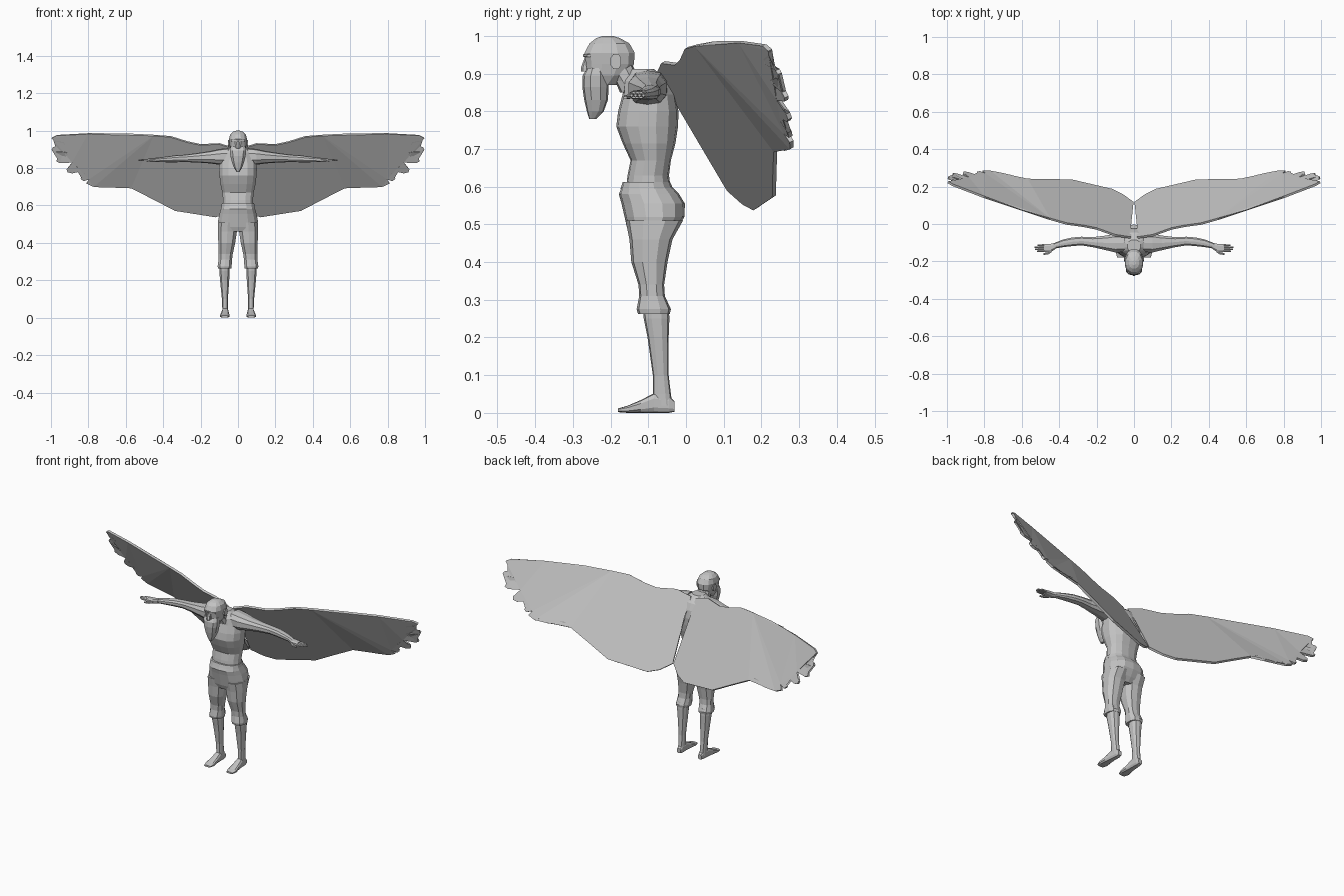
import bpy, bmesh, math
from mathutils import Vector

stone = bpy.data.materials.new("stone_grey")
stone.diffuse_color = (0.55, 0.55, 0.55, 1)


def finish(name, bm, mirror=False):
    bmesh.ops.recalc_face_normals(bm, faces=bm.faces)
    me = bpy.data.meshes.new(name)
    bm.to_mesh(me)
    bm.free()
    me.materials.append(stone)
    ob = bpy.data.objects.new(name, me)
    bpy.context.collection.objects.link(ob)
    if mirror:
        ob.modifiers.new("mirror", 'MIRROR').use_mirror_merge = False
    return ob


def loft(name, axis, rings, sides=12, mirror=False, power=0.85):
    """Skin rings (t, a0, a1, b0, b1): t along axis, a/b extents on the other two."""
    bm = bmesh.new()
    order = {'x': (1, 2, 0), 'y': (0, 2, 1), 'z': (0, 1, 2)}[axis]
    loops = []
    for t, a0, a1, b0, b1 in rings:
        loop = []
        for i in range(sides):
            w = 2 * math.pi * (i + 0.5) / sides
            c, s = math.cos(w), math.sin(w)
            k = math.cos(math.pi / sides)
            co = [0, 0, 0]
            co[order[0]] = (a0 + a1) / 2 + (a1 - a0) / 2 * math.copysign(min(1, abs(c / k)) ** power, c)
            co[order[1]] = (b0 + b1) / 2 + (b1 - b0) / 2 * math.copysign(min(1, abs(s / k)) ** power, s)
            co[order[2]] = t
            loop.append(bm.verts.new(co))
        loops.append(loop)
    for p, q in zip(loops, loops[1:]):
        for i in range(sides):
            j = (i + 1) % sides
            bm.faces.new((p[i], p[j], q[j], q[i]))
    bm.faces.new(loops[0])
    bm.faces.new(loops[-1])
    return finish(name, bm, mirror)


def upright(name, rows, sides=12):
    """Centred loft from rows of (z, front y, back y, half width)."""
    return loft(name, 'z', [(z, -w, w, f, b) for z, f, b, w in rows], sides)


# Torso and neck
upright("torso", [
    (0.59, -.16, -.04, .082), (0.63, -.155, -.045, .080), (0.67, -.147, -.04, .084),
    (0.715, -.168, -.028, .094), (0.76, -.185, -.021, .099), (0.80, -.18, -.02, .101),
    (0.845, -.168, -.028, .097), (0.88, -.165, -.045, .078), (0.912, -.15, -.085, .035)], 14)
upright("neck", [(0.85, -.175, -.09, .045), (0.88, -.188, -.122, .036),
                 (0.93, -.22, -.145, .034)], 10)

# Head
upright("head", [
    (0.87, -.255, -.185, .028), (0.895, -.262, -.155, .040), (0.925, -.265, -.138, .045),
    (0.955, -.269, -.136, .048), (0.98, -.256, -.15, .042), (0.994, -.238, -.175, .027),
    (1.0, -.22, -.195, .010)])
upright("beard", [
    (0.915, -.262, -.215, .040), (0.895, -.274, -.205, .044), (0.865, -.275, -.205, .041),
    (0.83, -.27, -.207, .032), (0.80, -.263, -.218, .021), (0.78, -.257, -.238, .008)], 10)
upright("nose", [(0.905, -.279, -.25, .010), (0.915, -.279, -.25, .010),
                 (0.945, -.268, -.25, .006)], 6)
loft("brow", 'x', [(0.004, -.273, -.25, .943, .953), (0.035, -.262, -.24, .943, .952)], 6, True)
loft("ear", 'x', [(0.040, -.20, -.178, .915, .945), (0.054, -.20, -.172, .912, .952)], 8, True)

# Arms and hands
loft("arm", 'x', [
    (0.05, -.15, -.05, .815, .908), (0.10, -.152, -.052, .818, .902), (0.15, -.14, -.062, .825, .891),
    (0.22, -.124, -.070, .830, .880), (0.28, -.114, -.068, .832, .872), (0.33, -.118, -.072, .831, .869),
    (0.38, -.124, -.083, .831, .862), (0.43, -.132, -.103, .832, .856)], 10, True)
loft("palm", 'x', [(0.42, -.134, -.102, .832, .856), (0.445, -.150, -.106, .832, .855),
                   (0.482, -.150, -.108, .834, .852)], 8, True, 0.7)
for i, tip in enumerate((.518, .53, .532, .515)):
    y = -.1445 + i * .0105
    loft("finger", 'x', [(0.475, y - .0052, y + .0052, .836, .850),
                         (tip, y - .004, y + .004, .838, .846)], 6, True)
loft("thumb", 'x', [(0.44, -.152, -.136, .834, .848), (0.458, -.162, -.148, .832, .844),
                    (0.485, -.166, -.157, .832, .840)], 6, True)

# Trousers: hips, waistband, legs with flared cuffs
upright("trouser_hips", [
    (0.46, -.145, -.045, .060), (0.485, -.155, -.025, .104), (0.52, -.163, -.004, .106),
    (0.555, -.171, -.003, .099), (0.58, -.178, -.018, .092), (0.605, -.168, -.042, .085)], 14)
upright("waistband", [(0.594, -.174, -.034, .089), (0.612, -.168, -.042, .086)], 14)
loft("trouser_leg", 'z', [
    (0.51, .002, .106, -.160, -.008), (0.46, .006, .108, -.150, -.036), (0.40, .015, .105, -.145, -.049),
    (0.34, .028, .103, -.126, -.058), (0.31, .032, .104, -.124, -.056), (0.275, .034, .109, -.131, -.040),
    (0.262, .036, .107, -.127, -.043)], 10, True)

# Bare calves and feet
loft("calf", 'z', [
    (0.29, .045, .100, -.115, -.046), (0.25, .045, .100, -.112, -.044), (0.20, .047, .096, -.102, -.046),
    (0.10, .054, .086, -.088, -.046), (0.05, .053, .084, -.088, -.040), (0.02, .052, .084, -.088, -.036)], 10, True)
loft("foot", 'y', [
    (-.030, .056, .078, .003, .030), (-.045, .052, .082, 0, .045), (-.085, .051, .086, 0, .052),
    (-.120, .048, .091, 0, .034), (-.155, .045, .096, 0, .019), (-.180, .052, .090, .002, .012)], 10, True, 0.7)

# Wings: feathered outline (x, z) laid on a swept, sloping sheet
outline = [
    (.018, .905), (.10, .930), (.20, .925), (.27, .940), (.36, .968), (.45, .975), (.60, .980),
    (.80, .984), (.97, .975), (.995, .962), (.985, .952), (.93, .940), (.925, .928),
    (.99, .910), (.995, .900), (.975, .890), (.915, .886), (.91, .874), (.965, .852), (.97, .838),
    (.95, .828), (.885, .832), (.875, .820), (.915, .795), (.91, .780), (.885, .774), (.835, .785),
    (.82, .775), (.84, .745), (.825, .732), (.795, .742), (.81, .72), (.77, .702), (.75, .712),
    (.70, .698), (.65, .700), (.61, .718), (.57, .695), (.45, .634), (.335, .574), (.22, .556),
    (.12, .540), (.06, .556), (.004, .592), (.008, .625), (.035, .675), (.052, .72), (.046, .765),
    (.018, .82), (.012, .86)]


def wing_y(x, z):
    slope = 0.61 - 0.5 * max(0.0, x - 0.6)
    return -0.055 + 0.33 * (x - 0.1) + slope * (0.92 - z)


bm = bmesh.new()
bm.faces.new([bm.verts.new((x, 0, z)) for x, z in outline])
bmesh.ops.triangulate(bm, faces=bm.faces[:])
for v in bm.verts:
    v.co.y = wing_y(v.co.x, v.co.z)
wing = finish("wing", bm, True)
sheet = wing.modifiers.new("thickness", 'SOLIDIFY')
sheet.thickness = 0.012
sheet.offset = 0
